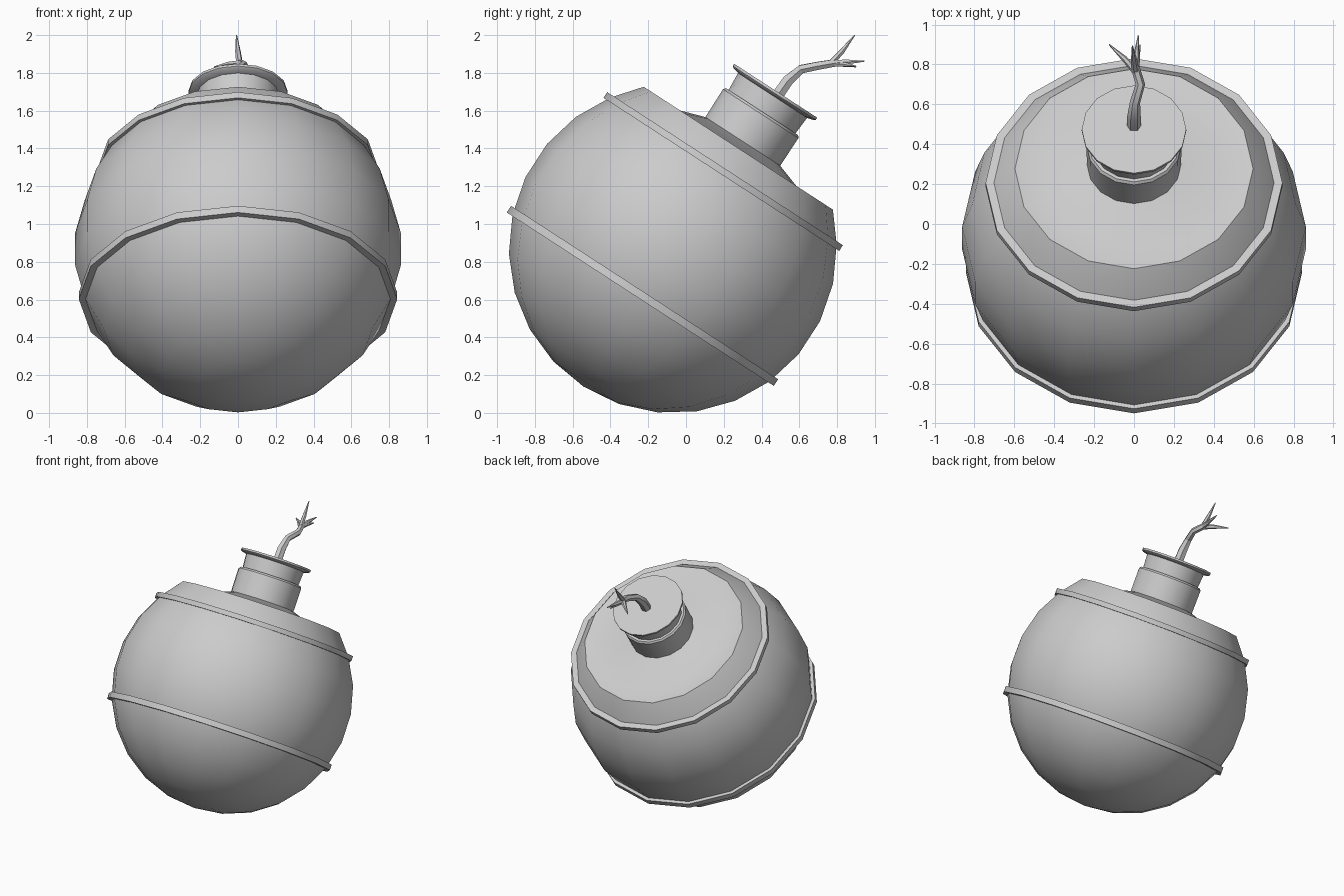
import bpy, bmesh, math
from mathutils import Matrix

if "Cube" in bpy.data.objects:
    bpy.data.objects.remove(bpy.data.objects["Cube"])

SIDES = 16
R = 0.868
TILT = Matrix.Translation((0, -0.07, 0.867)) @ Matrix.Rotation(math.radians(-33), 4, 'X')


def smooth(obj, angle):
    bpy.ops.object.select_all(action='DESELECT')
    obj.select_set(True)
    bpy.context.view_layer.objects.active = obj
    bpy.ops.object.shade_smooth_by_angle(angle=math.radians(angle))


def lathe(name, profile, closed=False, angle=32):
    """Spin (radius, height) points round the tilted axis of the bomb."""
    bm = bmesh.new()
    rings = []
    for r, h in profile:
        if r == 0:
            rings.append([bm.verts.new((0, 0, h))] * SIDES)
        else:
            rings.append([bm.verts.new((r * math.cos(a), r * math.sin(a), h))
                          for a in (2 * math.pi * i / SIDES for i in range(SIDES))])
    pairs = list(zip(rings, rings[1:]))
    if closed:
        pairs.append((rings[-1], rings[0]))
    for lo, hi in pairs:
        for i in range(SIDES):
            j = (i + 1) % SIDES
            quad = list(dict.fromkeys((lo[i], lo[j], hi[j], hi[i])))
            bm.faces.new(quad)
    bmesh.ops.recalc_face_normals(bm, faces=bm.faces)
    bm.transform(TILT)
    mesh = bpy.data.meshes.new(name)
    bm.to_mesh(mesh)
    bm.free()
    obj = bpy.data.objects.new(name, mesh)
    bpy.context.collection.objects.link(obj)
    smooth(obj, angle)


def strand(name, points):
    """Tapered low-poly tube through (x, y, z, radius) points."""
    curve = bpy.data.curves.new(name, 'CURVE')
    curve.dimensions = '3D'
    curve.bevel_depth = 1.0
    curve.bevel_resolution = 1
    curve.use_fill_caps = True
    spline = curve.splines.new('POLY')
    spline.points.add(len(points) - 1)
    for p, (x, y, z, r) in zip(spline.points, points):
        p.co = (x, y, z, 1)
        p.radius = r
    obj = bpy.data.objects.new(name, curve)
    bpy.context.collection.objects.link(obj)
    bpy.ops.object.select_all(action='DESELECT')
    obj.select_set(True)
    bpy.context.view_layer.objects.active = obj
    bpy.ops.object.convert(target='MESH')
    smooth(bpy.context.object, 30)


# Round body with a dished top that rises to the neck
body = [(0, -R)]
for k in range(12, 3, -1):
    a = math.pi * k / 13
    body.append((R * math.sin(a), R * math.cos(a)))
body += [(0.597, 0.637), (0.435, 0.614), (0.225, 0.684), (0, 0.684)]
lathe("body", body)

# Raised bands that follow the body's loops
for name, h, inner, outer, half in (("lower_band", -0.295, 0.79, 0.843, 0.021),
                                    ("upper_band", 0.490, 0.69, 0.744, 0.018)):
    lathe(name, [(inner, h - half), (outer, h - half),
                 (outer, h + half), (inner, h + half)], closed=True)

# Stepped neck with a thin flange and flat lid
lathe("neck", [(0, 0.66), (0.236, 0.66), (0.238, 0.855), (0.228, 0.868),
               (0.211, 0.868), (0.218, 0.97), (0.252, 0.978),
               (0.262, 0.986), (0.262, 1.0), (0, 1.0)])

# Fuse with frayed ends
strand("fuse", [(0, 0.47, 1.66, 0.036), (0, 0.54, 1.76, 0.034),
                (0.005, 0.61, 1.82, 0.026), (0.032, 0.70, 1.838, 0.024),
                (0.005, 0.79, 1.853, 0.022)])
for i, tip in enumerate([(-0.008, 0.893, 2.0), (0.022, 0.945, 1.862),
                         (-0.125, 0.90, 1.832), (0.03, 0.90, 1.835)]):
    strand(f"fuse_fray_{i + 1}", [(0.008, 0.765, 1.85, 0.018),
                                  (0.6 * 0.005 + 0.4 * tip[0], 0.6 * 0.78 + 0.4 * tip[1],
                                   0.6 * 1.855 + 0.4 * tip[2], 0.015),
                                  (*tip, 0.003)])
